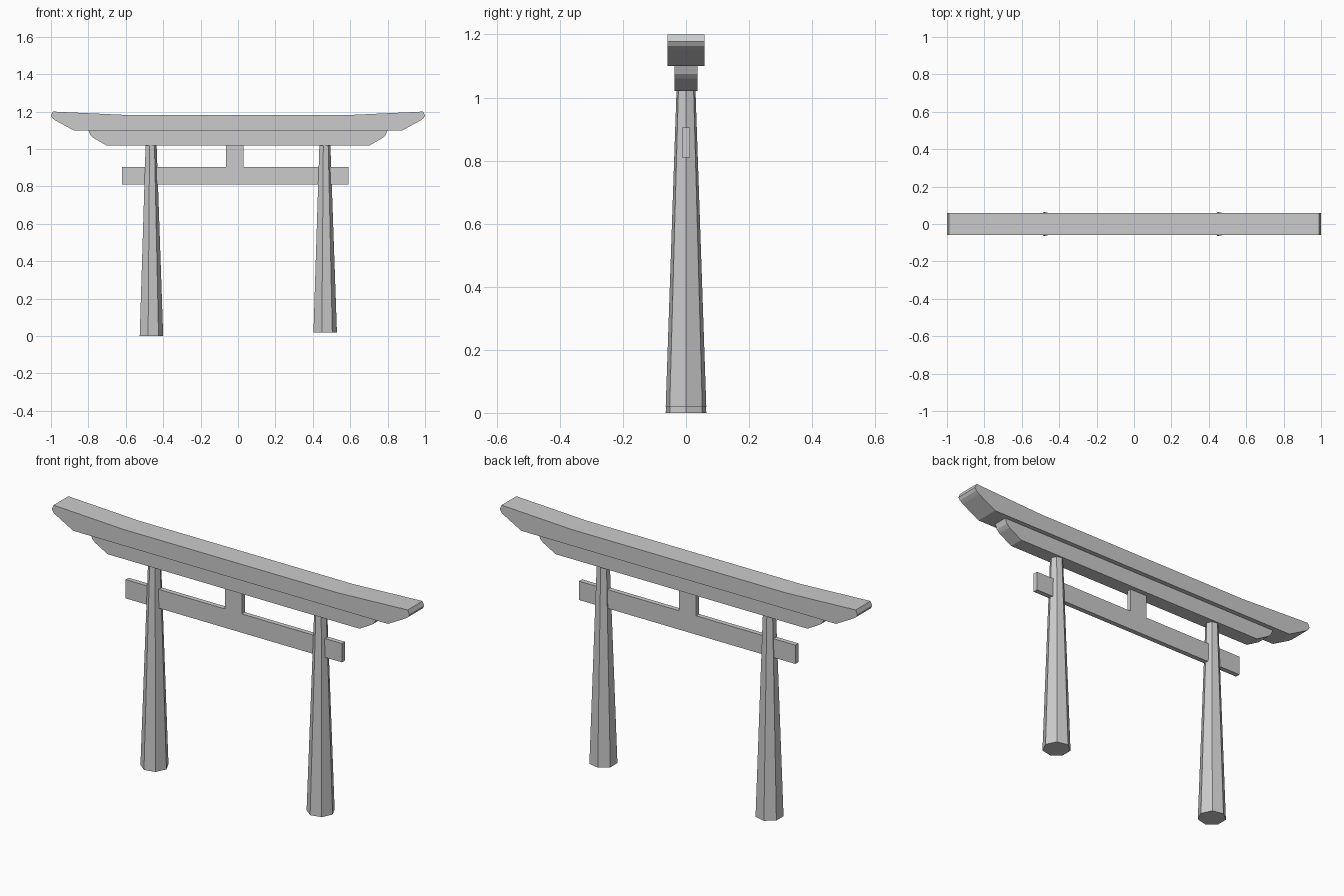
import bpy, bmesh, math

if "Cube" in bpy.data.objects:
    bpy.data.objects.remove(bpy.data.objects["Cube"])


def extrude_profile(name, pts, half_depth):
    """Extrude an x-z outline symmetrically along y."""
    bm = bmesh.new()
    face = bm.faces.new([bm.verts.new((x, -half_depth, z)) for x, z in pts])
    res = bmesh.ops.extrude_face_region(bm, geom=[face])
    verts = [g for g in res["geom"] if isinstance(g, bmesh.types.BMVert)]
    bmesh.ops.translate(bm, verts=verts, vec=(0, 2 * half_depth, 0))
    bmesh.ops.recalc_face_normals(bm, faces=bm.faces)
    mesh = bpy.data.meshes.new(name)
    bm.to_mesh(mesh)
    bm.free()
    obj = bpy.data.objects.new(name, mesh)
    bpy.context.collection.objects.link(obj)
    return obj


def mirrored(half):
    """Complete an outline from its right half, listed bottom to top."""
    return half + [(-x, z) for x, z in reversed(half)]


def post(name, x, z0, z1=1.02, sides=7):
    """Tapered seven-sided post with one corner facing +x."""
    bm = bmesh.new()
    rings = []
    for z, r in ((z0, 0.066), (z1, 0.031)):
        rings.append([bm.verts.new((x + r * math.cos(math.tau * i / sides),
                                    r * math.sin(math.tau * i / sides), z))
                      for i in range(sides)])
    low, high = rings
    for i in range(sides):
        j = (i + 1) % sides
        bm.faces.new((low[i], low[j], high[j], high[i]))
    bm.faces.new(low[::-1])
    bm.faces.new(high)
    mesh = bpy.data.meshes.new(name)
    bm.to_mesh(mesh)
    bm.free()
    obj = bpy.data.objects.new(name, mesh)
    bpy.context.collection.objects.link(obj)


# Upper lintel with upswept ends
extrude_profile("upper_lintel", mirrored(
    [(0.88, 1.10), (0.975, 1.152), (0.992, 1.164), (1.0, 1.178),
     (0.99, 1.20), (0.60, 1.182)]), 0.059)

# Lower lintel tucked beneath it
extrude_profile("lower_lintel", mirrored(
    [(0.705, 1.02), (0.775, 1.06), (0.79, 1.075), (0.80, 1.10)]), 0.036)

# Tie beam with the short central strut
extrude_profile("tie_beam_and_strut", [
    (-0.62, 0.81), (0.59, 0.81), (0.59, 0.905), (0.03, 0.905),
    (0.03, 1.02), (-0.065, 1.02), (-0.065, 0.905), (-0.62, 0.905)], 0.012)

# Posts, the right one ending slightly higher at its foot
post("left_post", -0.466, 0.0)
post("right_post", 0.463, 0.02)
